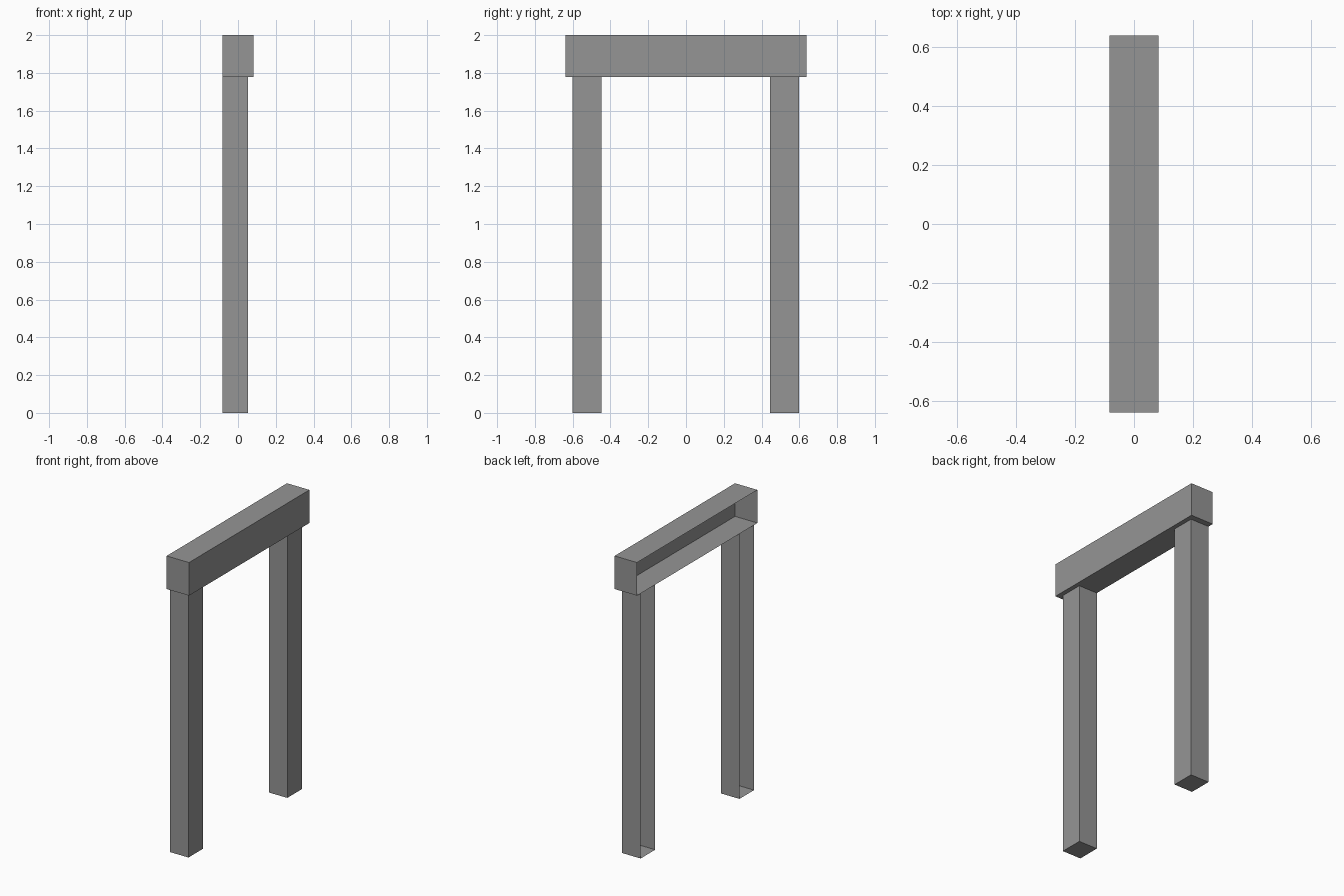
import bpy
import bmesh
from mathutils import Vector

cube = bpy.data.objects.get("Cube")
if cube:
    bpy.data.objects.remove(cube, do_unlink=True)

# Plain grey for every part
grey = bpy.data.materials.new("grey")
grey.use_nodes = True
colour = (0.3, 0.3, 0.3, 1.0)
grey.diffuse_color = colour
grey.node_tree.nodes["Principled BSDF"].inputs["Base Color"].default_value = colour


def open_box(name, low, high, open_sides):
    """Flat-sided box shell without the faces that point along open_sides."""
    low, high = Vector(low), Vector(high)
    bm = bmesh.new()
    bmesh.ops.create_cube(bm, size=1)
    bmesh.ops.scale(bm, vec=high - low, verts=bm.verts)
    bmesh.ops.translate(bm, vec=(low + high) / 2, verts=bm.verts)
    bm.normal_update()
    removed = [f for f in bm.faces
               if any(f.normal.dot(Vector(s)) > 0.9 for s in open_sides)]
    bmesh.ops.delete(bm, geom=removed, context='FACES')
    mesh = bpy.data.meshes.new(name)
    bm.to_mesh(mesh)
    bm.free()
    mesh.materials.append(grey)
    obj = bpy.data.objects.new(name, mesh)
    bpy.context.collection.objects.link(obj)
    return obj


BACK_X = -0.083
BEAM_Z = 1.778
WALL_SIDE = (-1, 0, 0)
UP = (0, 0, 1)

# Lintel beam, open towards the wall
open_box("top_beam", (BACK_X, -0.638, BEAM_Z), (-BACK_X, 0.638, 2.0), [WALL_SIDE])

# Two posts, open towards the wall and closed above by the beam
for name, y in (("front_post", -0.525), ("back_post", 0.522)):
    open_box(name, (BACK_X, y - 0.077, 0), (0.054, y + 0.077, BEAM_Z),
             [WALL_SIDE, UP])
